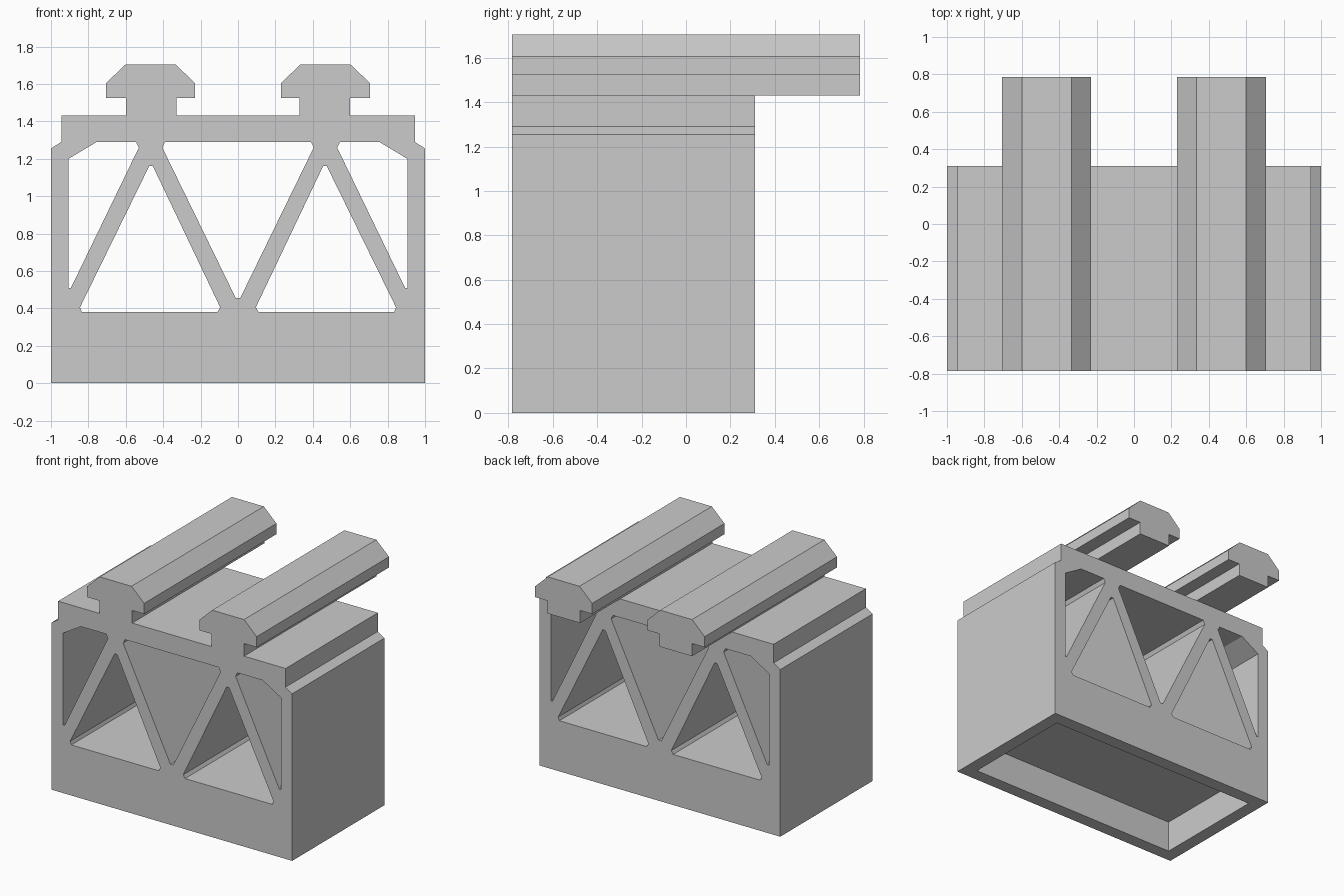
import bpy, bmesh

cube = bpy.data.objects.get("Cube")
if cube:
    bpy.data.objects.remove(cube, do_unlink=True)

FRONT, BACK, RAIL_BACK = -0.785, 0.31, 0.785

grey = bpy.data.materials.new("plain_grey")
grey.use_nodes = True
colour = (0.6, 0.6, 0.6, 1)
grey.diffuse_color = colour
grey.node_tree.nodes["Principled BSDF"].inputs["Base Color"].default_value = colour


def add_prism(bm, profile, y0, y1):
    """Extrude an (x, z) outline from y0 to y1."""
    face = bm.faces.new([bm.verts.new((x, y0, z)) for x, z in profile])
    out = bmesh.ops.extrude_face_region(bm, geom=[face], use_keep_orig=True)
    moved = [g for g in out["geom"] if isinstance(g, bmesh.types.BMVert)]
    bmesh.ops.translate(bm, verts=moved, vec=(0, y1 - y0, 0))


def make_object(name, prisms):
    bm = bmesh.new()
    for profile, y0, y1 in prisms:
        add_prism(bm, profile, y0, y1)
    bmesh.ops.recalc_face_normals(bm, faces=bm.faces)
    mesh = bpy.data.meshes.new(name)
    bm.to_mesh(mesh)
    bm.free()
    mesh.materials.append(grey)
    obj = bpy.data.objects.new(name, mesh)
    bpy.context.collection.objects.link(obj)
    return obj


def flip(profile):
    return [(-x, z) for x, z in reversed(profile)]


# Body outline with stepped shoulders
half = [(1, 0), (1, 1.255), (0.945, 1.29), (0.945, 1.43)]
body = make_object("truss_body", [(half + flip(half), FRONT, BACK)])

# Openings between the truss bars, and the pocket under the base
side_opening = [(0.905, 0.51), (0.905, 1.2), (0.755, 1.29), (0.545, 1.29),
                (0.53, 1.26), (0.893, 0.51)]
lower_opening = [(0.475, 1.16), (0.455, 1.16), (0.095, 0.405), (0.11, 0.38),
                 (0.835, 0.38), (0.845, 0.405)]
half_centre = [(0.012, 0.455), (0.405, 1.26), (0.39, 1.29)]
centre_opening = half_centre + flip(half_centre)
pocket = [(-0.9, -0.1), (0.9, -0.1), (0.9, 0.24), (-0.9, 0.24)]

openings = [centre_opening]
for shape in (side_opening, lower_opening):
    openings += [shape, flip(shape)]
cuts = [(shape, FRONT - 0.1, BACK + 0.1) for shape in openings]
cuts.append((pocket, FRONT + 0.1, BACK - 0.1))
cutter = make_object("opening_cutter", cuts)
cutter.hide_render = True

cut = body.modifiers.new("openings", "BOOLEAN")
cut.operation = "DIFFERENCE"
cut.solver = "EXACT"
cut.object = cutter
graph = bpy.context.evaluated_depsgraph_get()
cut_mesh = bpy.data.meshes.new_from_object(body.evaluated_get(graph))
body.modifiers.clear()
body.data = cut_mesh
bpy.data.objects.remove(cutter, do_unlink=True)

# Two T-shaped rails overhanging the back
rail = [(0.6, 1.43), (0.6, 1.525), (0.705, 1.525), (0.705, 1.605), (0.6, 1.705),
        (0.335, 1.705), (0.23, 1.605), (0.23, 1.525), (0.33, 1.525), (0.33, 1.43)]
make_object("left_rail", [(rail, FRONT, RAIL_BACK)])
make_object("right_rail", [(flip(rail), FRONT, RAIL_BACK)])
